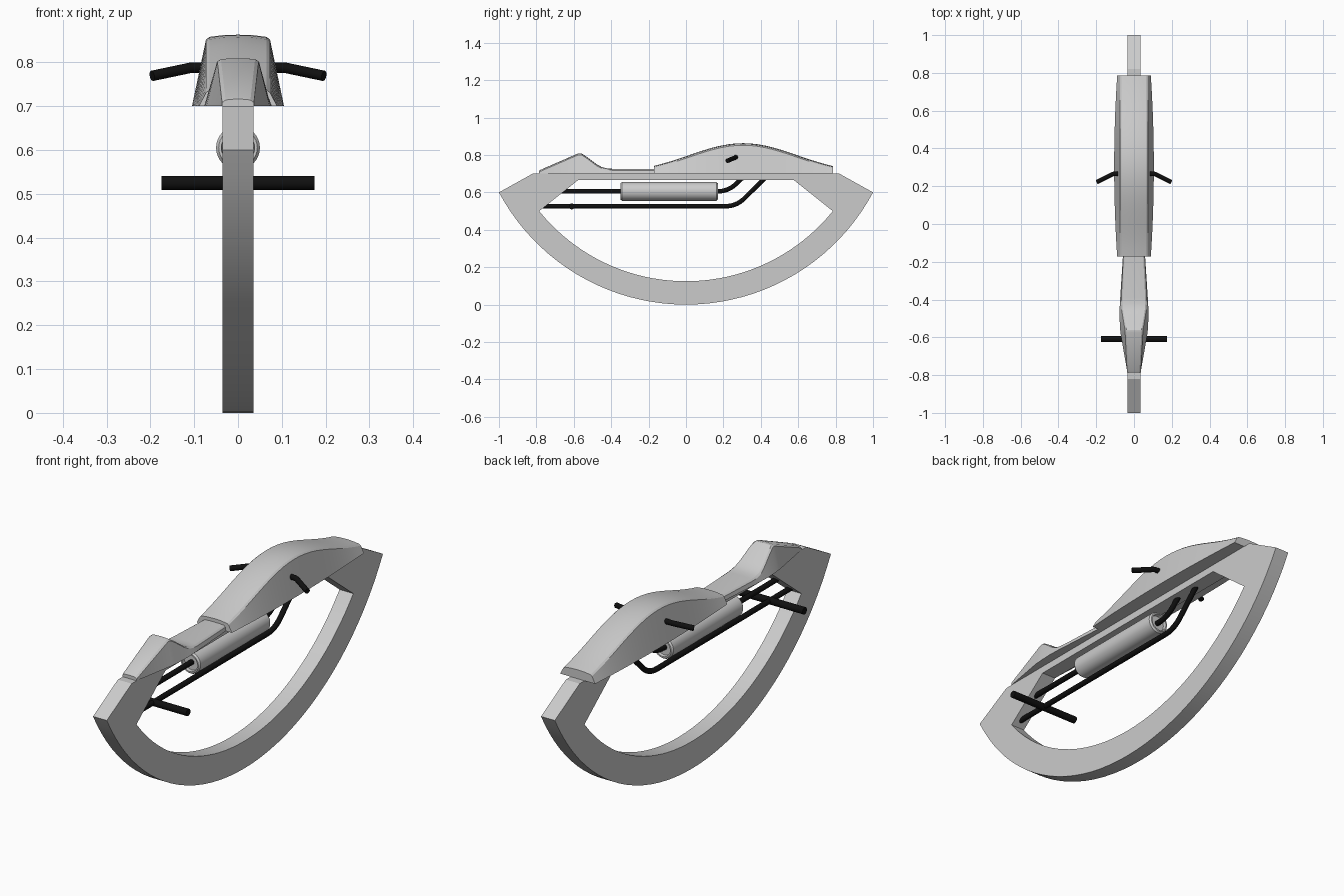
import bpy, bmesh, math
from mathutils import Vector

if "Cube" in bpy.data.objects:
    bpy.data.objects.remove(bpy.data.objects["Cube"])

black = bpy.data.materials.new("black")
black.diffuse_color = (0.005, 0.005, 0.005, 1)
black.use_nodes = True
black.node_tree.nodes["Principled BSDF"].inputs["Base Color"].default_value = black.diffuse_color


def finish(name, bm, smooth=True, mat=None, angle=30):
    bmesh.ops.recalc_face_normals(bm, faces=bm.faces)
    me = bpy.data.meshes.new(name)
    bm.to_mesh(me)
    bm.free()
    ob = bpy.data.objects.new(name, me)
    bpy.context.collection.objects.link(ob)
    if mat:
        me.materials.append(mat)
    if smooth:
        bpy.ops.object.select_all(action='DESELECT')
        ob.select_set(True)
        bpy.context.view_layer.objects.active = ob
        bpy.ops.object.shade_smooth_by_angle(angle=math.radians(angle))
    return ob


def skin(bm, rings, closed=False):
    """Join equal rings of 3D points with quads; cap the ends unless closed."""
    vs = [[bm.verts.new(p) for p in r] for r in rings]
    n = len(vs[0])
    pairs = list(zip(vs, vs[1:])) + ([(vs[-1], vs[0])] if closed else [])
    for a, b in pairs:
        for i in range(n):
            j = (i + 1) % n
            bm.faces.new((a[i], a[j], b[j], b[i]))
    if not closed:
        bm.faces.new(vs[0])
        bm.faces.new(vs[-1])


def tube(name, pts, r, mat=black, sides=16):
    """Round bar along a path, mitred at every bend."""
    pts = [Vector(p) for p in pts]
    rings = []
    for i, p in enumerate(pts):
        a = (pts[i] - pts[i - 1]).normalized() if i else None
        b = (pts[i + 1] - pts[i]).normalized() if i < len(pts) - 1 else None
        t = ((a or b) + (b or a)).normalized()
        u = t.cross(Vector((0, 0, 1))).normalized()
        v = u.cross(t)
        rings.append([p + r * (u * math.cos(k) + v * math.sin(k))
                      for k in (2 * math.pi * s / sides for s in range(sides))])
    bm = bmesh.new()
    skin(bm, rings)
    return finish(name, bm, mat=mat)


def arc(half, low, high, n=40):
    """Points of a circular arc through (-half, high), (0, low), (half, high)."""
    s = high - low
    r = (half * half + s * s) / (2 * s)
    a = math.asin(half / r)
    return [(r * math.sin(t), low + r - r * math.cos(t))
            for t in (a * (2 * i / n - 1) for i in range(n + 1))]


# rocker frame: a bow with a closed top beam
outer = arc(1.0, 0.0, 0.6) + [(0.82, 0.7), (-0.82, 0.7)]
inner = arc(0.785, 0.125, 0.5) + [(0.575, 0.667), (-0.575, 0.667)]
T = 0.035
bm = bmesh.new()
skin(bm, [[(-T, *o), (T, *o), (T, *i), (-T, *i)] for o, i in zip(outer, inner)], closed=True)
finish("rocker_frame", bm, angle=15)


def shell(name, sections, bevel, crown):
    """Loft of (y, top z, top half width, base half width) over the beam."""
    rings = []
    for y, z, wt, wb in sections:
        half = [(wb, 0.7), (wt + 0.004, z - bevel), (wt - 0.004, z - crown), (wt * 0.5, z - crown * 0.25)]
        pts = half + [(0, z)] + [(-x, h) for x, h in reversed(half)]
        rings.append([(x, y, h) for x, h in pts])
    bm = bmesh.new()
    skin(bm, rings)
    return finish(name, bm, angle=25)


# seat with a raised front hump
shell("seat", [
    (-0.785, 0.716, 0.032, 0.036), (-0.775, 0.722, 0.033, 0.037),
    (-0.575, 0.809, 0.043, 0.072), (-0.56, 0.809, 0.044, 0.073),
    (-0.53, 0.790, 0.049, 0.075), (-0.48, 0.752, 0.057, 0.077),
    (-0.45, 0.735, 0.062, 0.076), (-0.42, 0.728, 0.064, 0.075),
    (-0.39, 0.726, 0.063, 0.073), (-0.16, 0.726, 0.052, 0.058)], 0.008, 0.002)

# domed tank
tank = []
for i in range(25):
    y = -0.172 + 0.957 * i / 24
    k = (y - 0.305) / 0.48
    z = 0.741 + 0.122 * (0.45 * (1 - k * k) + 0.55 * (0.5 + 0.5 * math.cos(math.pi * k)))
    tank.append((y, z, 0.069, 0.105 - 0.016 * k * k))
shell("tank", tank, 0.011, 0.005)

# handlebar grips
for side, label in ((1, "right"), (-1, "left")):
    tube("handlebar_" + label, [(side * 0.06, 0.266, 0.788), (side * 0.105, 0.266, 0.788),
                                (side * 0.115, 0.263, 0.786), (side * 0.196, 0.222, 0.769)], 0.012)

# foot peg
tube("foot_peg", [(-0.175, -0.61, 0.525), (0.175, -0.61, 0.525)], 0.016)


# exhaust pipes
def pipe(name, start, bend, end):
    """Straight run, rounded bend, then a rising end, all at x = 0."""
    s, b, e = (Vector((0, *p)) for p in (start, bend, end))
    p0 = b + (s - b).normalized() * 0.06
    p2 = b + (e - b).normalized() * 0.06
    curve = [p0 * (1 - t) ** 2 + b * 2 * t * (1 - t) + p2 * t * t for t in (i / 8 for i in range(9))]
    tube(name, [s] + curve + [e], 0.012)


pipe("upper_pipe", (-0.70, 0.605), (0.225, 0.605), (0.31, 0.685))
pipe("lower_pipe", (-0.77, 0.526), (0.27, 0.526), (0.43, 0.685))

# muffler: turned profile with rounded rims and dished ends
prof = [(-0.335, 0.001), (-0.335, 0.036), (-0.35, 0.038), (-0.35, 0.044), (-0.342, 0.050),
        (0.162, 0.050), (0.17, 0.044), (0.17, 0.038), (0.155, 0.036), (0.155, 0.001)]
bm = bmesh.new()
skin(bm, [[(r * math.cos(a), y, 0.605 + r * math.sin(a))
           for a in (2 * math.pi * k / 32 for k in range(32))] for y, r in prof])
finish("muffler", bm)
